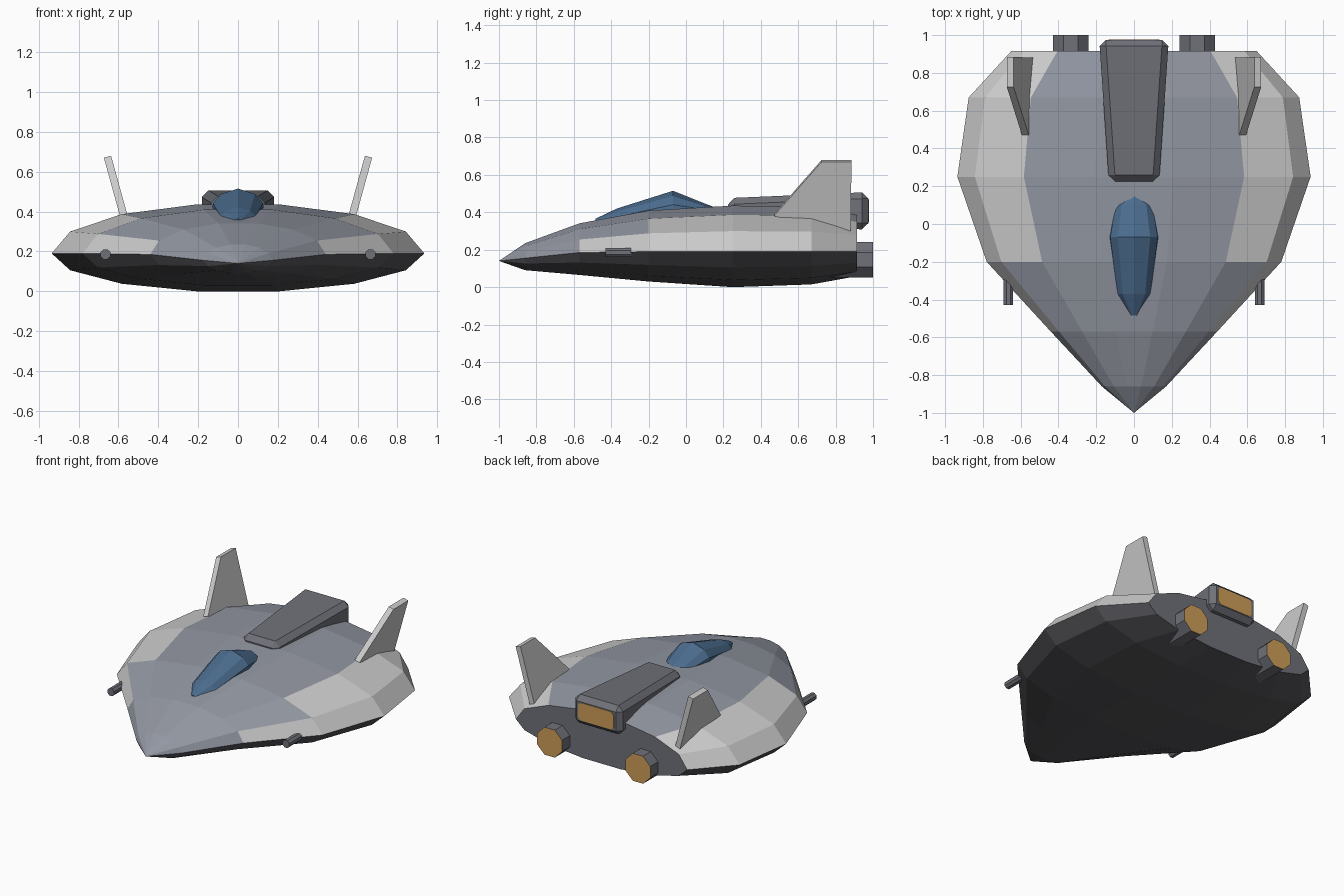
import bpy, bmesh
from math import sin, cos, pi

if "Cube" in bpy.data.objects:
    bpy.data.objects.remove(bpy.data.objects["Cube"])


def material(name, rgb):
    m = bpy.data.materials.new(name)
    m.diffuse_color = (*rgb, 1)
    m.use_nodes = True
    m.node_tree.nodes["Principled BSDF"].inputs["Base Color"].default_value = m.diffuse_color
    return m


PLATE = material("blue_grey_plate", (0.29, 0.31, 0.36))
LIGHT = material("light_shell", (0.52, 0.52, 0.51))
DARK = material("dark_underside", (0.09, 0.09, 0.10))
METAL = material("engine_metal", (0.16, 0.165, 0.19))
GLASS = material("canopy_glass", (0.07, 0.15, 0.27))
GLOW = material("exhaust_glow", (0.62, 0.34, 0.10))


def finish(name, bm, mats):
    bmesh.ops.remove_doubles(bm, verts=bm.verts, dist=1e-5)
    bmesh.ops.recalc_face_normals(bm, faces=bm.faces)
    me = bpy.data.meshes.new(name)
    bm.to_mesh(me)
    bm.free()
    for m in mats:
        me.materials.append(m)
    ob = bpy.data.objects.new(name, me)
    bpy.context.collection.objects.link(ob)
    return ob


def loft(name, rings, mats, pick=lambda i, j: 0, caps=(0, 0)):
    """Skin closed rings; pick(ring, side) chooses the material slot.
    A cap of None leaves that end open."""
    bm = bmesh.new()
    vs = [[bm.verts.new(p) for p in r] for r in rings]
    n = len(rings[0])
    for i in range(len(vs) - 1):
        for j in range(n):
            k = (j + 1) % n
            f = bm.faces.new((vs[i][j], vs[i][k], vs[i + 1][k], vs[i + 1][j]))
            f.material_index = pick(i, j)
    for ring, cap in ((vs[0], caps[0]), (vs[-1], caps[1])):
        if cap is not None:
            bm.faces.new(ring).material_index = cap
    return finish(name, bm, mats)


# Hull: 14-sided sections with (y, half width, waist z, rise, drop)
SIDES = 14
stations = [(-1, 0, 0.14, 0, 0), (-0.86, 0.17, 0.155, 0.082, 0.066),
            (-0.57, 0.44, 0.185, 0.16, 0.123), (-0.2, 0.78, 0.19, 0.225, 0.164),
            (0.25, 0.935, 0.19, 0.252, 0.195), (0.67, 0.875, 0.19, 0.245, 0.18),
            (0.915, 0.65, 0.19, 0.205, 0.135)]
rings = []
for y, w, z, up, down in stations:
    angles = [2 * pi * j / SIDES for j in range(SIDES)]
    rings.append([(w * cos(a), y, z + (up if a < pi else down) * sin(a)) for a in angles])


def hull_slot(i, j):
    if j >= 7:
        return 2
    edge = min(j, 6 - j)
    return 1 if (i >= 3 and edge < 2) or (i == 2 and edge < 1) else 0


loft("hull", rings, (PLATE, LIGHT, DARK, METAL), hull_slot, (None, 3))

# Faceted canopy: (y, half width, base z, top z)
profile = [(1, 0), (0.97, 0.45), (0.66, 0.8), (0, 1), (-0.66, 0.8), (-0.97, 0.45), (-1, 0)]
canopy = [(-0.485, 0.02, 0.33, 0.365), (-0.37, 0.09, 0.34, 0.42), (-0.07, 0.13, 0.38, 0.515),
          (0.10, 0.10, 0.39, 0.447), (0.145, 0.03, 0.39, 0.43)]
loft("canopy", [[(u * w, y, b + v * (t - b)) for u, v in profile] for y, w, b, t in canopy], (GLASS,))


# Dorsal engine pod: tapered box with chamfered edges
def rect(y, w, lo, hi, c=0.0):
    if not c:
        return [(w, y, lo), (w, y, hi), (-w, y, hi), (-w, y, lo)]
    return [(w - c, y, lo), (w, y, lo + c), (w, y, hi - c), (w - c, y, hi),
            (c - w, y, hi), (-w, y, hi - c), (-w, y, lo + c), (c - w, y, lo)]


pod = loft("dorsal_pod", [rect(0.225, 0.133, 0.33, 0.476), rect(0.975, 0.184, 0.308, 0.508)], (METAL,))
bev = pod.modifiers.new("chamfer", "BEVEL")
bev.width = 0.034
bev.segments = 1
loft("dorsal_exhaust", [rect(0.95, 0.135, 0.347, 0.469, 0.02), rect(0.978, 0.135, 0.347, 0.469, 0.02)],
     (GLOW,))


def octagon(x, y, z, r):
    return [(x + r * cos(pi / 8 + k * pi / 4), y, z + r * sin(pi / 8 + k * pi / 4)) for k in range(8)]


for s, side in ((-1, "left"), (1, "right")):
    # Main engine with glowing end
    loft(side + "_engine", [octagon(s * 0.335, 0.7, 0.147, 0.102), octagon(s * 0.335, 1, 0.147, 0.102)],
         (METAL, GLOW), caps=(0, 1))
    # Gun barrel
    loft(side + "_gun", [octagon(s * 0.665, -0.43, 0.185, 0.027), octagon(s * 0.665, -0.2, 0.185, 0.027)],
         (METAL,))
    # Canted tail fin
    outline = [(0.47, 0.385), (0.725, 0.675), (0.885, 0.675), (0.88, 0.295)]
    loft(side + "_fin", [[(s * (0.575 + 0.276 * (z - 0.385) + t), y, z - 0.276 * t) for y, z in outline]
                         for t in (-0.018, 0.018)], (LIGHT,))
